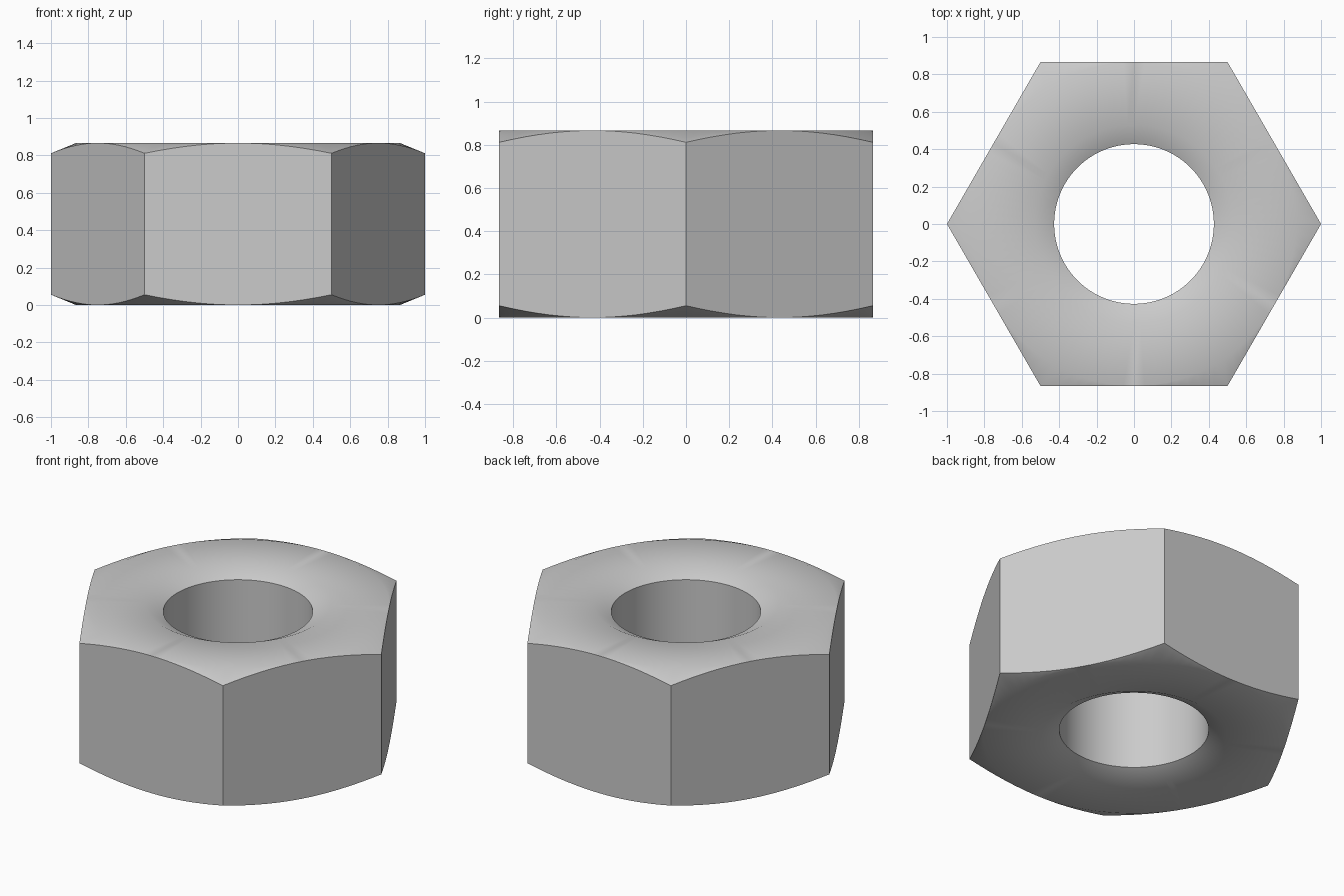
import bpy
import bmesh
import math

cube = bpy.data.objects.get("Cube")
if cube:
    bpy.data.objects.remove(cube, do_unlink=True)

HEIGHT = 0.866
FLAT = math.cos(math.pi / 6)      # centre to flat side
BORE, SINK = 0.427, 0.53          # hole radius, countersink rim radius
SINK_DEPTH = 0.05
SLOPE = 0.055 / (1 - FLAT)        # corner chamfer
PER_SIDE = 16
SEGMENTS = 6 * PER_SIDE

steel = bpy.data.materials.new("grey_steel")
steel.use_nodes = True
steel.diffuse_color = (0.6, 0.6, 0.6, 1)
steel.node_tree.nodes["Principled BSDF"].inputs["Base Color"].default_value = (0.6, 0.6, 0.6, 1)


def section(angle):
    """Closed cross-section of the nut at one angle, as (radius, z)."""
    outer = FLAT / math.cos(angle % (math.pi / 3) - math.pi / 6)
    lower = [(BORE, SINK_DEPTH), (SINK, 0), (FLAT, 0), (outer, (outer - FLAT) * SLOPE)]
    upper = [(r, HEIGHT - z) for r, z in reversed(lower)]
    return lower + upper


# Sweep the changing section around the axis
bm = bmesh.new()
rings = []
for i in range(SEGMENTS):
    a = math.tau * i / SEGMENTS
    rings.append([bm.verts.new((r * math.cos(a), r * math.sin(a), z)) for r, z in section(a)])
for i, ring in enumerate(rings):
    following = rings[(i + 1) % SEGMENTS]
    for j in range(len(ring)):
        k = (j + 1) % len(ring)
        bm.faces.new((ring[j], following[j], following[k], ring[k]))

# Close the points where the chamfer meets the middle of each flat
bmesh.ops.remove_doubles(bm, verts=bm.verts, dist=0.00005)
bmesh.ops.recalc_face_normals(bm, faces=bm.faces)

mesh = bpy.data.meshes.new("hex_nut")
bm.to_mesh(mesh)
bm.free()
mesh.materials.append(steel)
nut = bpy.data.objects.new("hex_nut", mesh)
bpy.context.collection.objects.link(nut)

# Smooth bore and chamfers, crisp flats
bpy.ops.object.select_all(action='DESELECT')
nut.select_set(True)
bpy.context.view_layer.objects.active = nut
bpy.ops.object.shade_smooth_by_angle(angle=math.radians(35))
